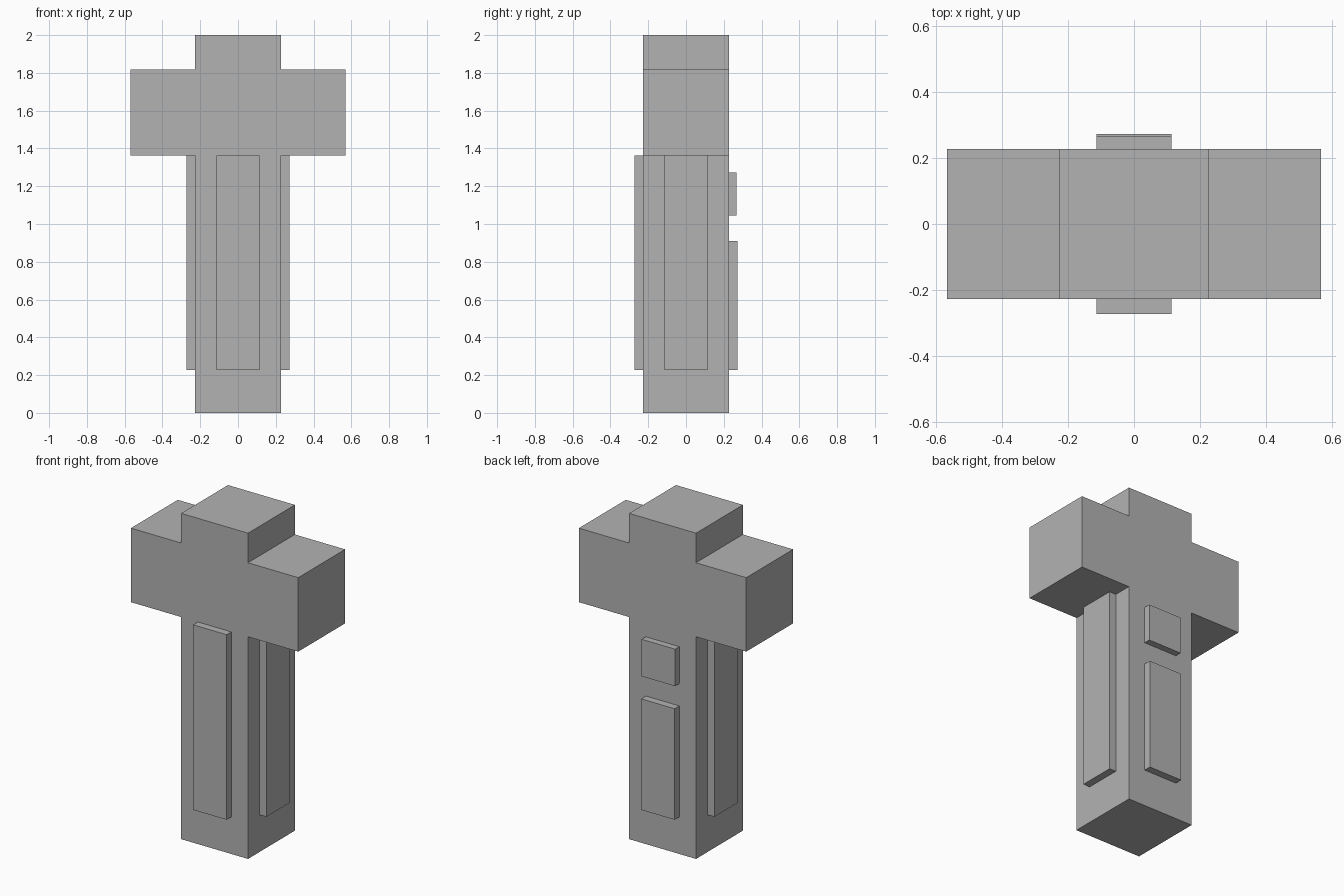
import bpy
import bmesh
from mathutils import Vector

cube = bpy.data.objects.get("Cube")
if cube:
    bpy.data.objects.remove(cube, do_unlink=True)

# Single plain grey finish
grey = bpy.data.materials.new("plain_grey")
grey.use_nodes = True
colour = (0.45, 0.45, 0.45, 1)
grey.diffuse_color = colour
grey.node_tree.nodes["Principled BSDF"].inputs["Base Color"].default_value = colour

U = 2 / 44          # modelling unit
HALF = 5 * U        # half width of the square column


def add_object(name, bm):
    bmesh.ops.recalc_face_normals(bm, faces=bm.faces)
    mesh = bpy.data.meshes.new(name)
    bm.to_mesh(mesh)
    bm.free()
    mesh.materials.append(grey)
    obj = bpy.data.objects.new(name, mesh)
    bpy.context.collection.objects.link(obj)
    return obj


def box(name, low, high):
    bm = bmesh.new()
    bmesh.ops.create_cube(bm, size=1)
    low, high = Vector(low), Vector(high)
    for v in bm.verts:
        v.co = (low + high) / 2 + v.co * (high - low)
    return add_object(name, bm)


# Column, cross arms and cap: one cross outline extruded front to back
right_half = [(5, 0), (5, 30), (12.5, 30), (12.5, 40), (5, 40), (5, 44)]
outline = right_half + [(-x, z) for x, z in reversed(right_half)]
bm = bmesh.new()
face = bm.faces.new([bm.verts.new((x * U, -HALF, z * U)) for x, z in outline])
extruded = bmesh.ops.extrude_face_region(bm, geom=[face])["geom"]
verts = [g for g in extruded if isinstance(g, bmesh.types.BMVert)]
bmesh.ops.translate(bm, verts=verts, vec=(0, 2 * HALF, 0))
add_object("cross_body", bm)

# Raised panels
W = 2.5 * U
OUT = 6 * U
LOW, TOP = 5 * U, 30 * U
box("front_panel", (-W, -OUT, LOW), (W, -HALF, TOP))
box("left_panel", (HALF, -W, LOW), (OUT, W, TOP))
box("right_panel", (-OUT, -W, LOW), (-HALF, W, TOP))
box("back_lower_panel", (-W, HALF, LOW), (W, OUT, 20 * U))
box("back_upper_panel", (-W, HALF, 23 * U), (W, OUT - 0.005, 28 * U))
